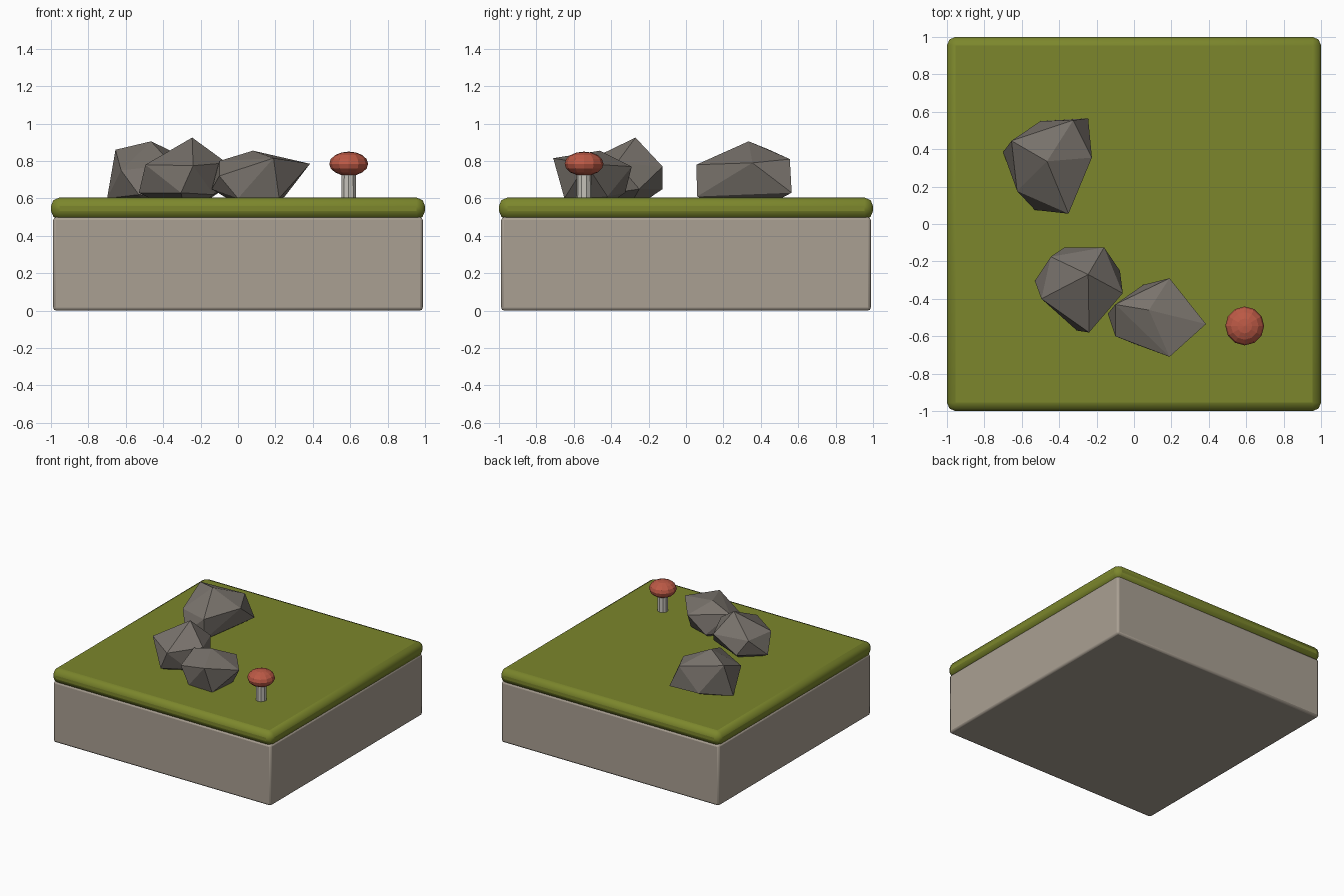
import bpy, bmesh
from mathutils import Vector

if "Cube" in bpy.data.objects:
    bpy.data.objects.remove(bpy.data.objects["Cube"])


def material(name, rgb):
    m = bpy.data.materials.new(name)
    m.diffuse_color = (*rgb, 1)
    m.use_nodes = True
    m.node_tree.nodes["Principled BSDF"].inputs["Base Color"].default_value = m.diffuse_color
    return m


STONE = material("pale_stone", (0.40, 0.35, 0.29))
GRASS = material("grass_green", (0.20, 0.24, 0.025))
ROCK = material("rock_grey", (0.19, 0.17, 0.15))
RED = material("cap_red", (0.50, 0.10, 0.06))
CREAM = material("stem_cream", (0.55, 0.53, 0.48))


def finish(obj, name, mat):
    obj.name = name
    obj.data.materials.append(mat)
    return obj


def slab(name, half, z0, z1, bevel, segments, mat):
    bpy.ops.mesh.primitive_cube_add(size=1, location=(0, 0, (z0 + z1) / 2))
    obj = finish(bpy.context.object, name, mat)
    obj.scale = (2 * half, 2 * half, z1 - z0)
    bpy.ops.object.transform_apply(location=False, rotation=False, scale=True)
    mod = obj.modifiers.new("rounded_edges", "BEVEL")
    mod.width, mod.segments = bevel, segments
    bpy.ops.object.shade_smooth_by_angle()
    return obj


def rock(name, points):
    # faceted boulder: hull around a peak, an upper ring and a lower ring
    bm = bmesh.new()
    for p in points:
        bm.verts.new(Vector(p))
    hull = bmesh.ops.convex_hull(bm, input=bm.verts)
    loose = [v for v in bm.verts if not v.link_faces]
    bmesh.ops.delete(bm, geom=loose, context="VERTS")
    bmesh.ops.recalc_face_normals(bm, faces=bm.faces)
    me = bpy.data.meshes.new(name)
    bm.to_mesh(me)
    bm.free()
    obj = bpy.data.objects.new(name, me)
    bpy.context.collection.objects.link(obj)
    return finish(obj, name, ROCK)


# Ground tile
slab("stone_block", 0.988, 0.0, 0.5, 0.016, 2, STONE)
slab("grass_slab", 1.0, 0.488, 0.604, 0.045, 2, GRASS)

# Boulders, partly sunk into the grass
rock("back_rock", [
    (-0.465, 0.335, 0.905),
    (-0.655, 0.445, 0.86), (-0.325, 0.555, 0.81), (-0.225, 0.355, 0.79),
    (-0.35, 0.055, 0.78), (-0.625, 0.176, 0.75),
    (-0.70, 0.385, 0.60), (-0.50, 0.55, 0.63), (-0.245, 0.565, 0.63),
    (-0.35, 0.06, 0.61), (-0.53, 0.075, 0.62), (-0.45, 0.33, 0.51)])
rock("middle_rock", [
    (-0.245, -0.27, 0.925),
    (-0.16, -0.125, 0.77), (-0.06, -0.37, 0.79), (-0.24, -0.58, 0.775),
    (-0.495, -0.40, 0.78), (-0.445, -0.175, 0.77),
    (-0.37, -0.125, 0.65), (-0.075, -0.25, 0.65), (-0.13, -0.45, 0.62),
    (-0.305, -0.57, 0.63), (-0.53, -0.305, 0.63), (-0.28, -0.33, 0.51)])
rock("front_rock", [
    (0.08, -0.46, 0.855),
    (0.19, -0.29, 0.77), (0.385, -0.535, 0.785), (0.19, -0.71, 0.815),
    (-0.10, -0.60, 0.72), (-0.10, -0.43, 0.80),
    (-0.14, -0.48, 0.65), (0.05, -0.325, 0.63), (0.25, -0.42, 0.61),
    (0.22, -0.65, 0.60), (0.0, -0.64, 0.60), (0.09, -0.50, 0.51)])

# Mushroom
bpy.ops.mesh.primitive_cone_add(vertices=10, radius1=0.042, radius2=0.04,
                                depth=0.18, location=(0.592, -0.545, 0.68))
finish(bpy.context.object, "mushroom_stem", CREAM)
bpy.ops.mesh.primitive_uv_sphere_add(segments=12, ring_count=8, radius=1,
                                     location=(0.592, -0.545, 0.785))
cap = finish(bpy.context.object, "mushroom_cap", RED)
cap.scale = (0.104, 0.104, 0.065)
bpy.ops.object.transform_apply(location=False, rotation=False, scale=True)
